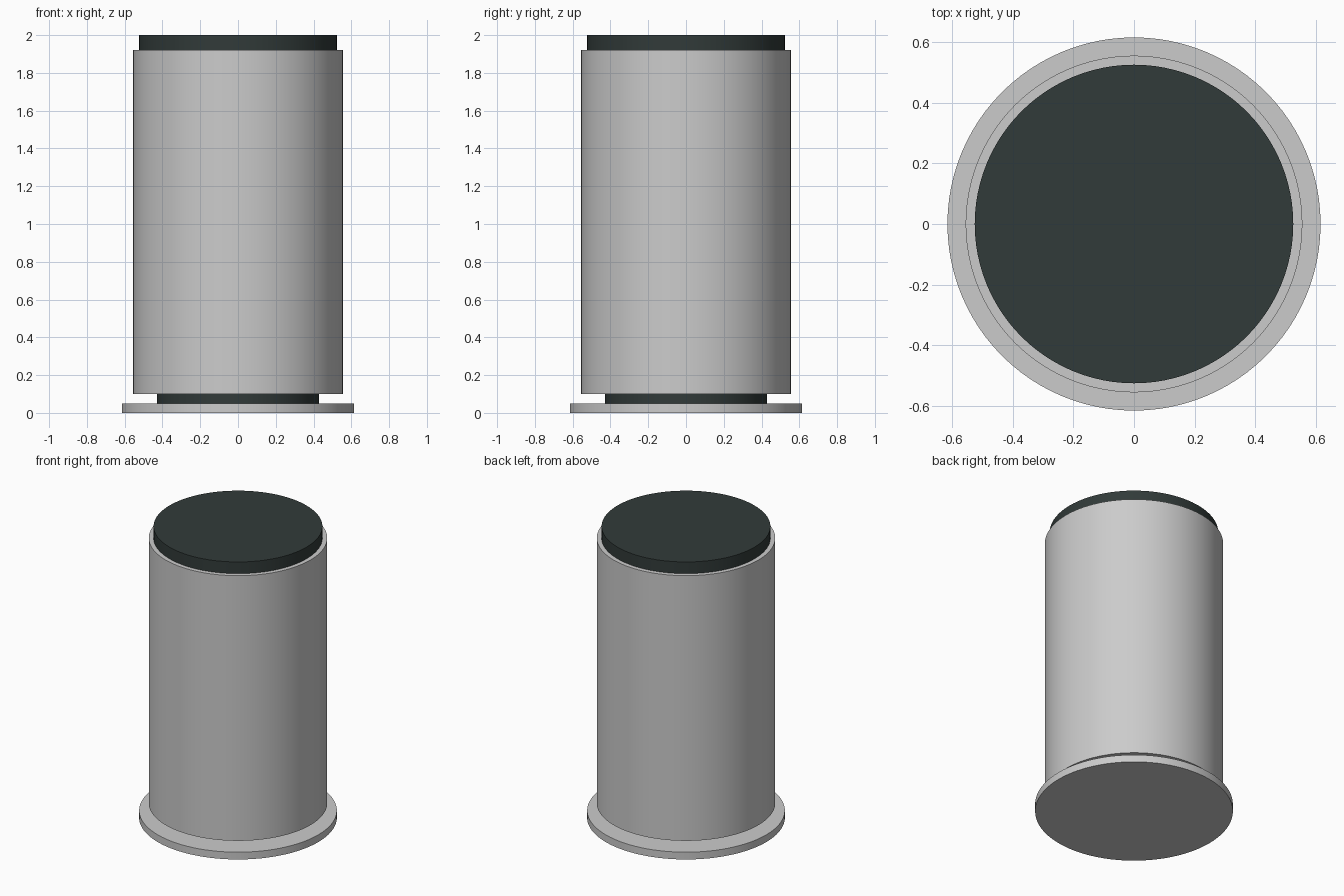
import bpy
import math

cube = bpy.data.objects.get("Cube")
if cube:
    bpy.data.objects.remove(cube, do_unlink=True)


def make_material(name, color):
    mat = bpy.data.materials.new(name)
    mat.use_nodes = True
    mat.diffuse_color = color
    bsdf = next(n for n in mat.node_tree.nodes if n.type == "BSDF_PRINCIPLED")
    bsdf.inputs["Base Color"].default_value = color
    return mat


def disc(name, radius, bottom, top, mat):
    bpy.ops.mesh.primitive_cylinder_add(
        vertices=96, radius=radius, depth=top - bottom,
        location=(0, 0, (bottom + top) / 2))
    obj = bpy.context.object
    obj.name = name
    obj.data.materials.append(mat)
    bpy.ops.object.shade_smooth_by_angle(angle=math.radians(30))
    return obj


grey = make_material("light grey metal", (0.6, 0.6, 0.6, 1))
dark = make_material("dark green grey", (0.031, 0.043, 0.041, 1))

# Stacked round parts, from the ground up
disc("base_plate", 0.615, 0, 0.05, grey)
disc("neck", 0.43, 0.05, 0.10, dark)
disc("body", 0.555, 0.10, 1.92, grey)
disc("top_cap", 0.525, 1.92, 2.0, dark)
